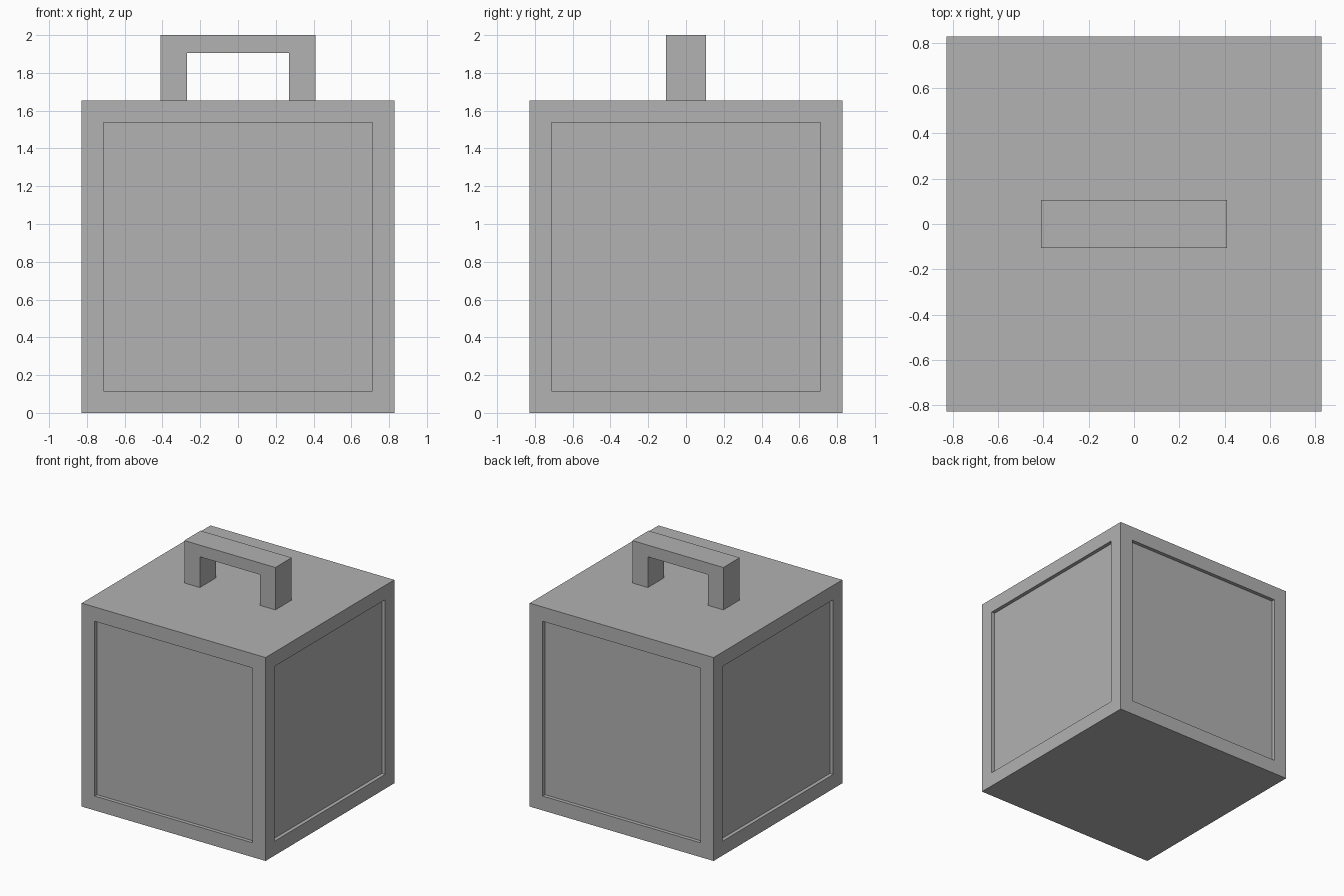
import bpy, bmesh

cube = bpy.data.objects.get("Cube")
if cube:
    bpy.data.objects.remove(cube, do_unlink=True)

SIDE = 1.655
FRAME = 0.165
RECESS = 0.03

grey = bpy.data.materials.new("plain grey")
grey.use_nodes = True
colour = (0.445, 0.445, 0.445, 1)
grey.diffuse_color = colour
grey.node_tree.nodes["Principled BSDF"].inputs["Base Color"].default_value = colour


def add_object(name, bm):
    bmesh.ops.recalc_face_normals(bm, faces=bm.faces)
    mesh = bpy.data.meshes.new(name)
    bm.to_mesh(mesh)
    bm.free()
    mesh.materials.append(grey)
    obj = bpy.data.objects.new(name, mesh)
    bpy.context.collection.objects.link(obj)
    return obj


# Box body with a sunken panel on each of its four walls
bm = bmesh.new()
bmesh.ops.create_cube(bm, size=SIDE)
bmesh.ops.translate(bm, verts=bm.verts, vec=(0, 0, SIDE / 2))
bm.normal_update()
walls = [f for f in bm.faces if abs(f.normal.z) < 0.5]
bmesh.ops.inset_individual(bm, faces=walls, thickness=FRAME)
# A second, zero-width inset gives the panels straight recess walls
bmesh.ops.inset_individual(bm, faces=walls, thickness=0, depth=-RECESS)
add_object("box_body", bm)

# Carrying handle: an arch profile extruded front to back
outer, inner, depth = 0.41, 0.27, 0.21
top, under = 2.0, 1.905
right_half = [(inner, under), (inner, SIDE), (outer, SIDE), (outer, top)]
profile = right_half + [(-x, z) for x, z in reversed(right_half)]
bm = bmesh.new()
face = bm.faces.new([bm.verts.new((x, -depth / 2, z)) for x, z in profile])
extruded = bmesh.ops.extrude_face_region(bm, geom=[face], use_keep_orig=True)
moved = [v for v in extruded["geom"] if isinstance(v, bmesh.types.BMVert)]
bmesh.ops.translate(bm, verts=moved, vec=(0, depth, 0))
add_object("carry_handle", bm)
